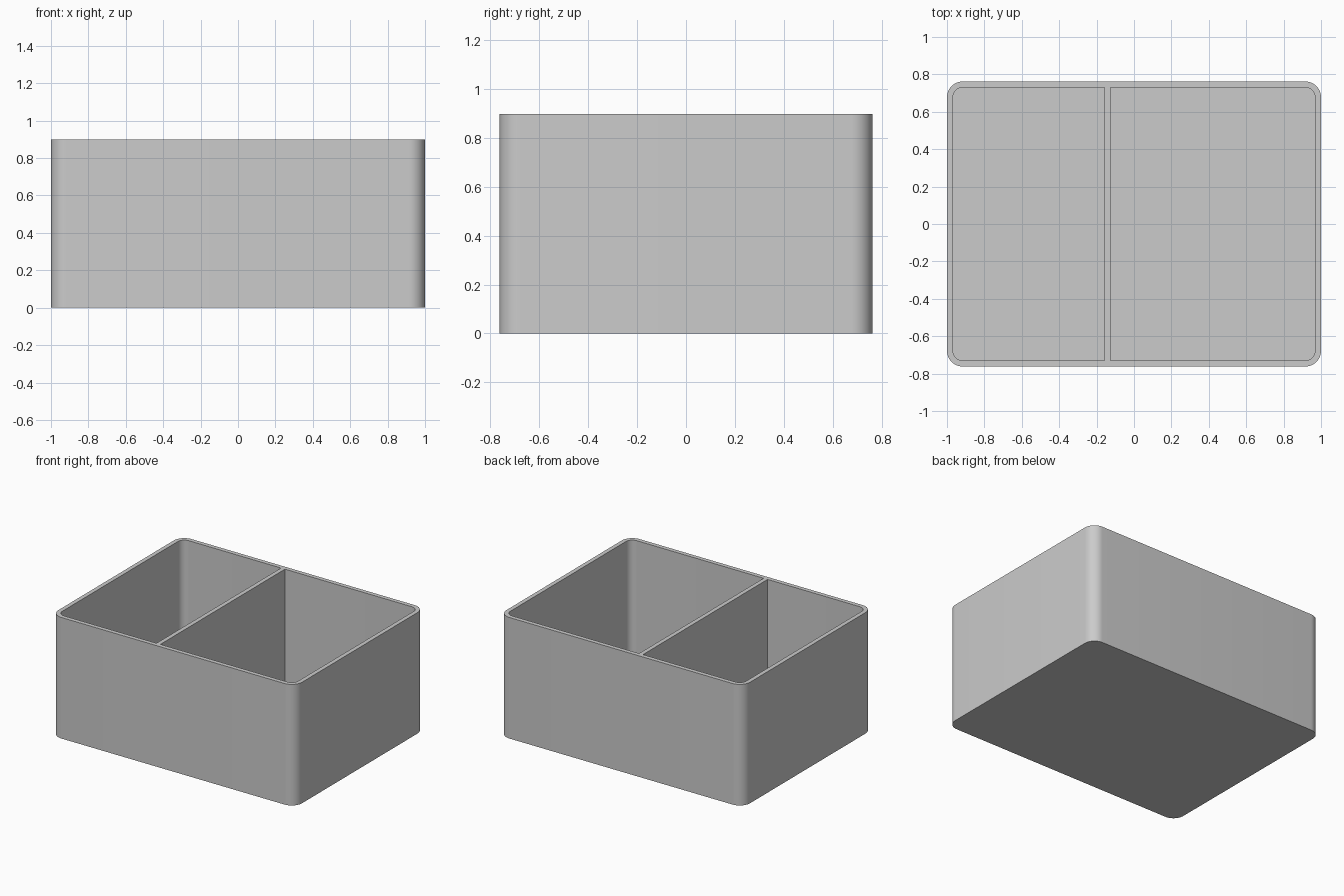
import bpy, bmesh
from math import sin, cos, pi, radians

if "Cube" in bpy.data.objects:
    bpy.data.objects.remove(bpy.data.objects["Cube"])

HALF_X, HALF_Y, HEIGHT = 1.0, 0.762, 0.898
WALL, FLOOR, RADIUS = 0.032, 0.032, 0.085
DIVIDER_X = -0.142
STEPS = 12

grey = bpy.data.materials.new("plain grey")
grey.use_nodes = True
COLOR = (0.6, 0.6, 0.6, 1)
grey.diffuse_color = COLOR
grey.node_tree.nodes["Principled BSDF"].inputs["Base Color"].default_value = COLOR


def prism(name, x0, x1, half_y, z0, z1, r_left, r_right):
    """Upright box with rounded vertical edges; a zero radius leaves a square corner."""
    outline = []
    corners = [(x1, 1, r_right, 0), (x0, 1, r_left, 1),
               (x0, -1, r_left, 2), (x1, -1, r_right, 3)]
    for x, side, r, quarter in corners:
        cx = x - r if x == x1 else x + r
        cy = side * (half_y - r)
        count = STEPS if r else 0
        for i in range(count + 1):
            a = (quarter + i / max(count, 1)) * pi / 2
            outline.append((cx + r * cos(a), cy + r * sin(a), z0))
    bm = bmesh.new()
    base = bm.faces.new([bm.verts.new(p) for p in outline])
    top = bmesh.ops.extrude_face_region(bm, geom=[base])["geom"]
    bmesh.ops.translate(bm, vec=(0, 0, z1 - z0),
                        verts=[v for v in top if isinstance(v, bmesh.types.BMVert)])
    bmesh.ops.recalc_face_normals(bm, faces=bm.faces)
    mesh = bpy.data.meshes.new(name)
    bm.to_mesh(mesh)
    bm.free()
    mesh.materials.append(grey)
    obj = bpy.data.objects.new(name, mesh)
    bpy.context.collection.objects.link(obj)
    return obj


# Outer body
tray = prism("divided_box", -HALF_X, HALF_X, HALF_Y, 0, HEIGHT, RADIUS, RADIUS)

# Two open compartments, rounded only at the outer corners
inner_r = RADIUS - WALL
inner_x, inner_y = HALF_X - WALL, HALF_Y - WALL
pockets = [
    prism("small_pocket_cutter", -inner_x, DIVIDER_X - WALL / 2, inner_y,
          FLOOR, HEIGHT + 0.1, inner_r, 0),
    prism("large_pocket_cutter", DIVIDER_X + WALL / 2, inner_x, inner_y,
          FLOOR, HEIGHT + 0.1, 0, inner_r),
]
bpy.context.view_layer.objects.active = tray
for pocket in pockets:
    pocket.hide_render = True
    cut = tray.modifiers.new(pocket.name, "BOOLEAN")
    cut.operation = "DIFFERENCE"
    cut.solver = "EXACT"
    cut.object = pocket
    bpy.ops.object.modifier_apply(modifier=cut.name)
    bpy.data.objects.remove(pocket)

# Smooth rounded corners, crisp rims
bpy.ops.object.select_all(action="DESELECT")
tray.select_set(True)
bpy.ops.object.shade_smooth_by_angle(angle=radians(30))
